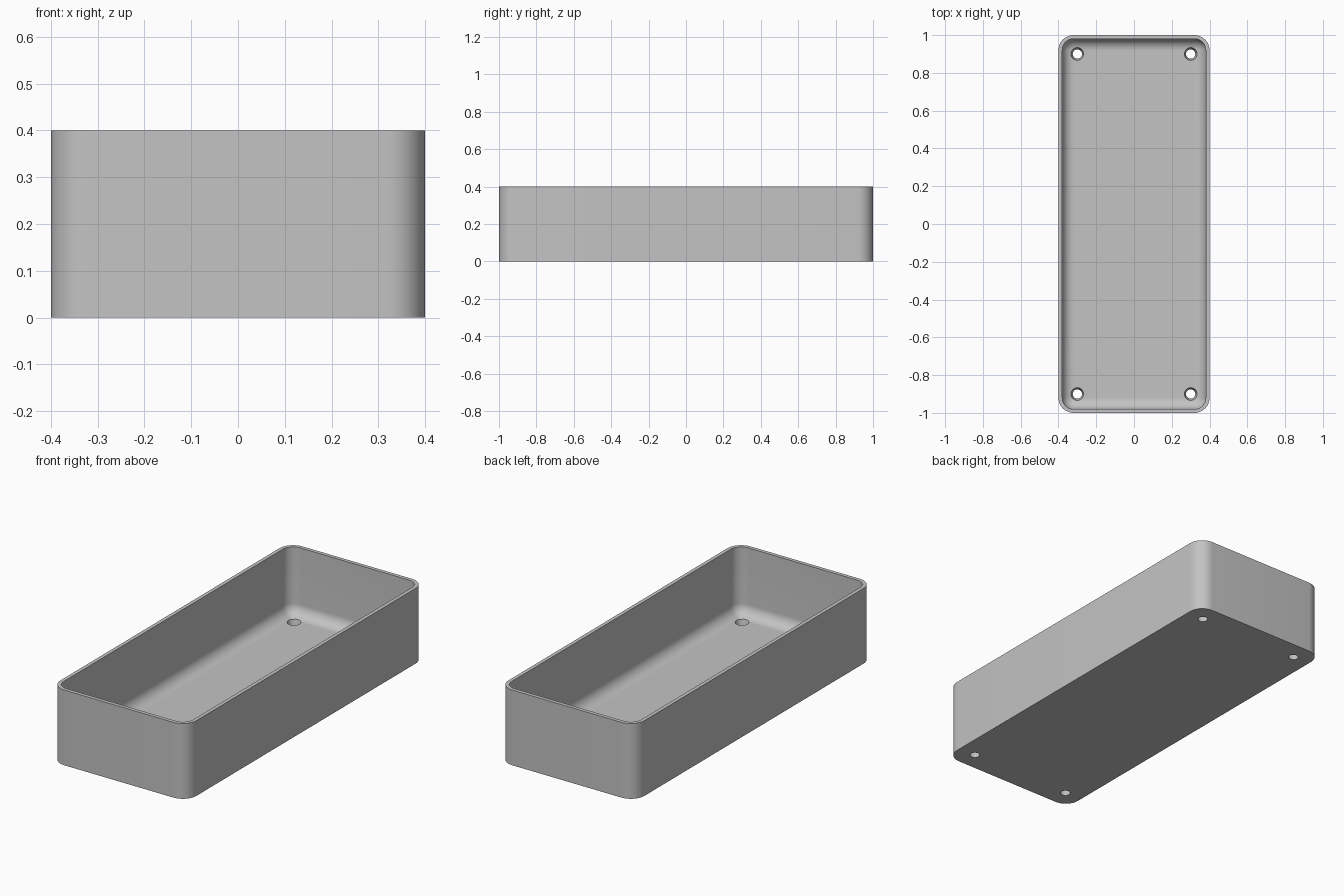
import bpy, bmesh, math

cube = bpy.data.objects.get("Cube")
if cube:
    bpy.data.objects.remove(cube, do_unlink=True)

HALF_X, HALF_Y, HEIGHT = 0.4, 1.0, 0.4
CORNER, WALL, FLOOR = 0.08, 0.02, 0.04
FILLET = CORNER - WALL
STEPS = 12

gray = bpy.data.materials.new("plain gray")
gray.use_nodes = True
color = (0.55, 0.55, 0.55, 1)
gray.diffuse_color = color
gray.node_tree.nodes["Principled BSDF"].inputs["Base Color"].default_value = color


def rounded_loop(bm, inset, z):
    """Rounded rectangle, inset from the outer outline, at height z."""
    radius = max(CORNER - inset, 0)
    verts = []
    for quarter, (sx, sy) in enumerate([(1, 1), (-1, 1), (-1, -1), (1, -1)]):
        for i in range(STEPS + 1):
            a = (quarter + i / STEPS) * math.pi / 2
            verts.append(bm.verts.new((sx * (HALF_X - CORNER) + radius * math.cos(a),
                                       sy * (HALF_Y - CORNER) + radius * math.sin(a), z)))
    return verts


# Tray shell: outer wall, rim, inner wall and filleted floor
bm = bmesh.new()
profile = [(0, 0), (0, HEIGHT), (WALL, HEIGHT)]
for i in range(STEPS + 1):
    a = i / STEPS * math.pi / 2
    profile.append((WALL + FILLET * (1 - math.cos(a)),
                    FLOOR + FILLET * (1 - math.sin(a))))
loops = [rounded_loop(bm, inset, z) for inset, z in profile]
for low, high in zip(loops, loops[1:]):
    for i in range(len(low)):
        j = (i + 1) % len(low)
        bm.faces.new((low[i], low[j], high[j], high[i]))
bm.faces.new(loops[0][::-1])
bm.faces.new(loops[-1])
bmesh.ops.remove_doubles(bm, verts=bm.verts, dist=1e-5)
bmesh.ops.recalc_face_normals(bm, faces=bm.faces)
mesh = bpy.data.meshes.new("tray")
bm.to_mesh(mesh)
bm.free()
tray = bpy.data.objects.new("tray", mesh)
bpy.context.collection.objects.link(tray)
mesh.materials.append(gray)

# Four slightly tapered screw holes through the floor
cutters = []
for x in (-0.3, 0.3):
    for y in (-0.9, 0.9):
        bpy.ops.mesh.primitive_cone_add(vertices=32, radius1=0.02, radius2=0.038,
                                        depth=0.08, location=(x, y, 0.02))
        cutter = bpy.context.object
        cutter.name = "hole_cutter"
        cutter.hide_render = True
        cutter.data.materials.append(gray)
        cutters.append(cutter)
        cut = tray.modifiers.new("screw_hole", 'BOOLEAN')
        cut.operation = 'DIFFERENCE'
        cut.solver = 'EXACT'
        cut.object = cutter

bpy.ops.object.select_all(action='DESELECT')
tray.select_set(True)
bpy.context.view_layer.objects.active = tray
for name in [m.name for m in tray.modifiers]:
    bpy.ops.object.modifier_apply(modifier=name)
for cutter in cutters:
    bpy.data.objects.remove(cutter, do_unlink=True)

bpy.ops.object.shade_smooth_by_angle(angle=math.radians(30))
